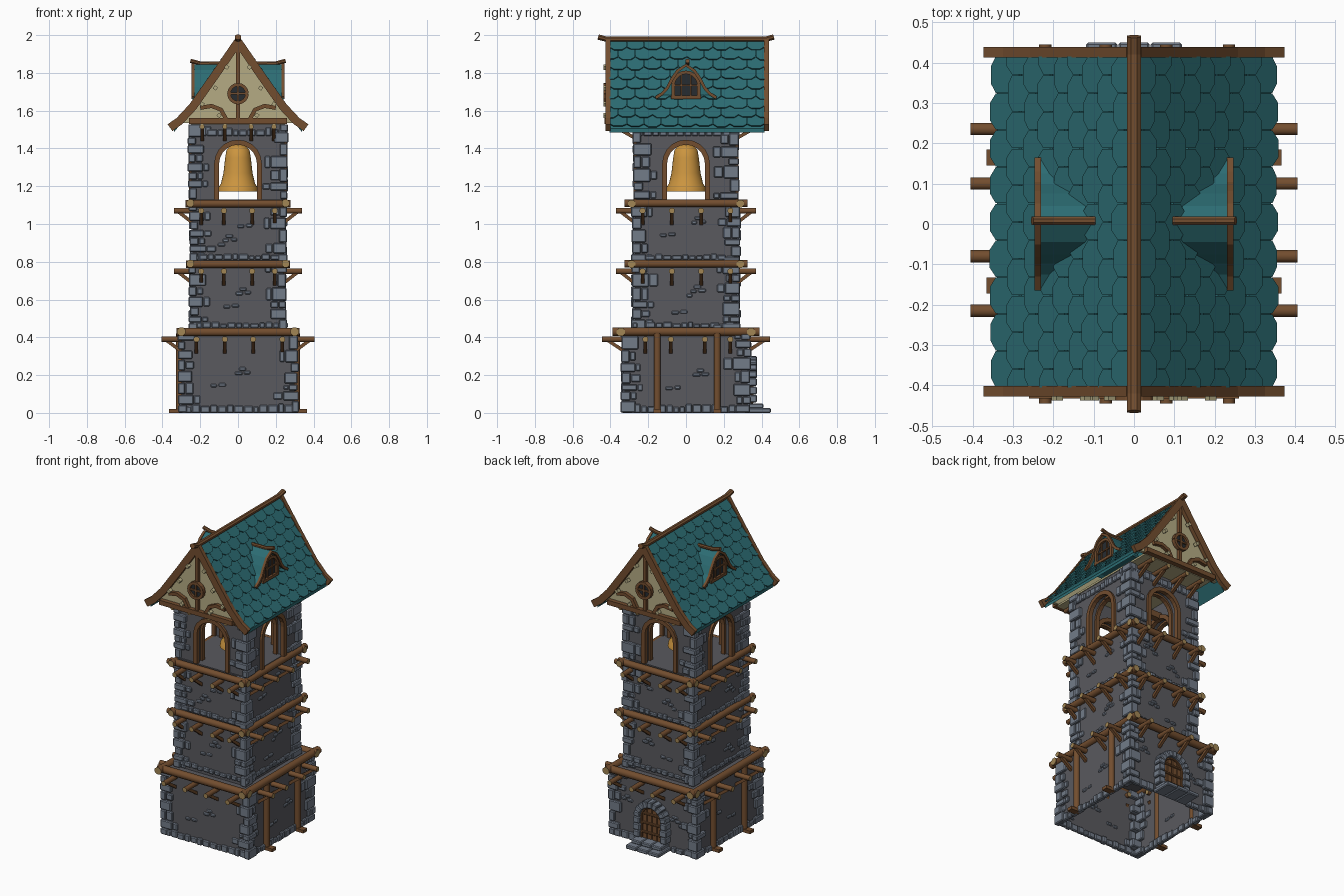
import bpy, bmesh, math, random
from mathutils import Vector, Matrix

if "Cube" in bpy.data.objects:
    bpy.data.objects.remove(bpy.data.objects["Cube"])
random.seed(4)
R = random.uniform

def mat(name, c):
    m = bpy.data.materials.new(name)
    m.diffuse_color = (*c, 1)
    m.use_nodes = True
    m.node_tree.nodes["Principled BSDF"].inputs["Base Color"].default_value = m.diffuse_color
    return m

WALL, STONE = mat("wall_grey", (.10, .10, .112)), mat("stone", (.17, .20, .25))
WOOD, END = mat("wood", (.17, .075, .028)), mat("log_end", (.36, .24, .09))
TEAL, CREAM = mat("teal_tile", (.025, .15, .17)), mat("plaster", (.46, .41, .23))
GOLD, DARK = mat("bell_bronze", (.60, .30, .05)), mat("dark_glass", (.02, .025, .03))

def finish(bm, name, mats, bevel=0, smooth=False):
    if bevel:
        bmesh.ops.bevel(bm, geom=bm.edges[:], offset=bevel, segments=1, affect='EDGES', clamp_overlap=True)
    bmesh.ops.recalc_face_normals(bm, faces=bm.faces)
    me = bpy.data.meshes.new(name)
    bm.to_mesh(me)
    bm.free()
    ob = bpy.data.objects.new(name, me)
    bpy.context.collection.objects.link(ob)
    for m in mats:
        me.materials.append(m)
    if smooth:
        bpy.ops.object.select_all(action='DESELECT')
        ob.select_set(True)
        bpy.context.view_layer.objects.active = ob
        bpy.ops.object.shade_smooth_by_angle(angle=math.radians(50))
    return ob

def box(bm, c, size, rot=Matrix()):
    return bmesh.ops.create_cube(bm, size=1, matrix=Matrix.Translation(c) @ rot.to_4x4() @ Matrix.Diagonal((*size, 1)))

def prism(bm, pts, vec):
    a = [bm.verts.new(p) for p in pts]
    b = [bm.verts.new(Vector(p) + Vector(vec)) for p in pts]
    bm.faces.new(a)
    bm.faces.new(b[::-1])
    for i in range(len(a)):
        j = (i + 1) % len(a)
        bm.faces.new((a[i], b[i], b[j], a[j]))

def tube(bm, pts, r, n=8, normal=(0, 0, 1), r2=None, ends=0):
    pts, N, rings = [Vector(p) for p in pts], Vector(normal), []
    k = 1 / math.cos(math.pi / n)
    for i, p in enumerate(pts):
        t = (pts[min(i + 1, len(pts) - 1)] - pts[max(i - 1, 0)]).normalized()
        b = t.cross(N).normalized()
        m = b.cross(t)
        ang = [2 * math.pi * (j + .5) / n for j in range(n)]
        rings.append([bm.verts.new(p + k * (m * r * math.cos(a) + b * (r2 or r) * math.sin(a))) for a in ang])
    for p, q in zip(rings, rings[1:]):
        for j in range(n):
            bm.faces.new((p[j], p[(j + 1) % n], q[(j + 1) % n], q[j]))
    for c in (rings[0], rings[-1][::-1]):
        bm.faces.new(c).material_index = ends

def arch(w, z0, zc, n=10):
    return [(-w, z0)] + [(-w * math.cos(math.pi * i / n), zc + w * math.sin(math.pi * i / n)) for i in range(n + 1)] + [(w, z0)]

# stone storeys: half sizes and heights
LEVELS = [("base", .30, .325, 0, .43), ("lower", .24, .27, .43, .79), ("middle", .24, .27, .79, 1.13), ("belfry", .245, .262, 1.13, 1.53)]
for name, hx, hy, z0, z1 in LEVELS[:3]:
    bm = bmesh.new()
    box(bm, (0, 0, (z0 + z1) / 2), (2 * hx, 2 * hy, z1 - z0))
    if z0 == 0:
        bmesh.ops.delete(bm, geom=[f for f in bm.faces if f.calc_center_median().z < .01], context='FACES')
    finish(bm, name + "_wall", [WALL])

# belfry walls with arched openings, and their timber frames
bm, fr = bmesh.new(), bmesh.new()
A = arch(.113, 1.13, 1.32)
for s in (1, -1):
    py = [(-.245, 1.13)] + A + [(.245, 1.13), (.245, 1.53), (-.245, 1.53)]
    prism(bm, [(u, s * .262, z) for u, z in py], (0, -s * .05, 0))
    px = [(-.212, 1.13)] + A + [(.212, 1.13), (.212, 1.53), (-.212, 1.53)]
    prism(bm, [(s * .245, u, z) for u, z in px], (-s * .05, 0, 0))
    for d in (0, .055):
        tube(fr, [(u, s * (.264 - d), z) for u, z in A], .013, 4, (0, 1, 0))
        tube(fr, [(s * (.247 - d), u, z) for u, z in A], .013, 4, (1, 0, 0))
finish(bm, "belfry_walls", [WALL])
finish(fr, "belfry_arch_frames", [WOOD])

# stonework: corner quoins, courses and scattered bricks
bm = bmesh.new()
def stone(side, u, z, w, h, hx, hy, d):
    s = 1 if side in (1, 2) else -1
    if side % 2:
        box(bm, (s * hx, u, z), (2 * d, w, h))
    else:
        box(bm, (u, s * hy, z), (w, 2 * d, h))

def course(hx, hy, z, h, skip):
    for side in range(4):
        half = hy if side % 2 else hx
        u = -half
        while u < half - .02:
            w = R(.03, .055)
            if not (skip and side == 2 and abs(u + w / 2) < .13):
                hh = h * R(.7, 1.1)
                stone(side, u + w / 2, z + hh / 2, w - .003, hh, hx, hy, R(.008, .016))
            u += w

for name, hx, hy, z0, z1 in LEVELS:
    for sx in (1, -1):
        for sy in (1, -1):
            z, i = z0, 0
            while z < z1 - .02:
                h = min(R(.035, .075), z1 - z)
                e = R(.014, .022)
                lx, ly = (.085, .05) if i % 2 else (.045, .09)
                lx, ly = lx * R(.8, 1.1), ly * R(.8, 1.1)
                box(bm, (sx * (hx + e - lx / 2), sy * (hy + e - ly / 2), z + h / 2), (lx, ly, h - .004))
                for side, half, l in ((1 if sx > 0 else 3, hy, ly), (2 if sy > 0 else 0, hx, lx)):
                    if R(0, 1) < .65:
                        w = R(.025, .05)
                        stone(side, (sy if side % 2 else sx) * (half + e - l - w / 2 - .002), z + h / 2, w, h * R(.6, .95), hx, hy, R(.008, .016))
                z += h
                i += 1
    if name == "belfry":
        course(hx, hy, 1.465, .045, False)
        continue
    course(hx, hy, z0 + (.02 if z0 else 0), .045 if z0 == 0 else .03, z0 == 0)
    for side in range(4):
        if side == 2 and z0 == 0:
            spots = [(.17, .25), (-.17, .2)]
        else:
            spots = [(R(-.13, -.05), z0 + R(.10, .16)), (R(.0, .1), z0 + R(.19, .23))]
        for u, z in spots:
            for du, dz in ((0, 0), (.045, .004), (.02, .023), (-.022, -.023))[:random.randint(2, 4)]:
                stone(side, u + du, z + dz, R(.03, .042), .019, hx, hy, R(.006, .011))

# door surround and steps at the back
for s in (1, -1):
    for i in range(3):
        box(bm, (s * .095, .335, .075 + i * .044), (.042 + .008 * (i % 2), .08, .041))
for i in range(9):
    a = math.pi * (i + .5) / 9
    box(bm, (.095 * math.cos(a), .335, .185 + .095 * math.sin(a)), (.042, .08, .033), Matrix.Rotation(-a, 3, 'Y'))
for i in range(3):
    x = (i - 1) * .08
    box(bm, (x, .385, .0125), (.077, .13, .025))
    box(bm, (x * .9, .365, .037), (.07, .09, .025))
finish(bm, "stonework", [STONE], bevel=.005)

# door
bm = bmesh.new()
for i in range(4):
    x = -.054 + .036 * i
    top = .185 + math.sqrt(max(0, .078 ** 2 - x * x))
    box(bm, (x, .333, (top + .045) / 2), (.034, .03, top - .045))
for z in (.09, .15, .21):
    box(bm, (0, .35, z), (.14, .012, .014))
tube(bm, [(u, .35, z) for u, z in arch(.072, .05, .185)], .007, 4, (0, 1, 0))
finish(bm, "door", [WOOD], bevel=.003)

# timber rings with joists and braces
bm = bmesh.new()
RINGS = [(.43, .30, .345, .325, .39, .022, .405, .445, (-.22, -.07, .08, .235), (-.215, -.08, .10, .235)),
         (.79, .252, .288, .275, .325, .02, .34, .37, (-.195, -.075, .075, .195), (-.23, -.075, .08, .235)),
         (1.11, .252, .288, .278, .325, .02, .34, .37, (-.195, -.075, .075, .195), (-.23, -.075, .08, .235))]
def joist(o, out, length, z, wall, r=.015):
    o, out = Vector(o), Vector(out)
    up = Vector((0, 0, z))
    tube(bm, [o + up + out * (wall - .02), o + up + out * length], r, 8, ends=1)
    side = out.cross(Vector((0, 0, 1)))
    tube(bm, [o + out * (wall - .005) + Vector((0, 0, z - .068)), o + out * (wall + (length - wall) * .72) + Vector((0, 0, z - .008))], .009, 4, side)

for k, (z, bx, by, ex, ey, r, lx, ly, xs, ys) in enumerate(RINGS):
    hx, hy = LEVELS[k][1:3]
    for s in (1, -1):
        tube(bm, [(-ex, s * by, z - .002), (ex, s * by, z - .002)], r, 8, ends=1)
        tube(bm, [(s * bx, -ey, z), (s * bx, ey, z)], r, 8, ends=1)
        for x in xs:
            joist((x, 0, 0), (0, s, 0), ly, z - .04, hy)
        for y in ys:
            joist((0, y, 0), (s, 0, 0), lx, z - .04, hx)
for s in (1, -1):
    for x in (-.19, -.07, .07, .19):
        joist((x, 0, 0), (0, s, 0), .40, 1.515, .262, .013)
    for y in (-.152, .165):
        tube(bm, [(s * .31, y, 0), (s * .31, y, .42)], .018, 8, (0, 1, 0))
        box(bm, (s * .335, y, .01), (.06, .04, .02))
finish(bm, "timber_frame", [WOOD, END], smooth=True)

# bell with headstock and clapper
prof = [(0, 1.42), (.035, 1.417), (.06, 1.395), (.068, 1.35), (.077, 1.27), (.09, 1.215), (.103, 1.195), (.107, 1.172), (.094, 1.172), (.08, 1.21), (.066, 1.28), (.055, 1.36), (0, 1.39)]
bm = bmesh.new()
vs = [bm.verts.new((r, 0, z)) for r, z in prof]
es = [bm.edges.new(e) for e in zip(vs, vs[1:])]
bmesh.ops.spin(bm, geom=vs + es, cent=(0, 0, 0), axis=(0, 0, 1), angle=2 * math.pi, steps=32)
bmesh.ops.remove_doubles(bm, verts=bm.verts, dist=.0005)
bmesh.ops.create_uvsphere(bm, u_segments=12, v_segments=8, radius=.022, matrix=Matrix.Translation((0, 0, 1.2)))
finish(bm, "bell", [GOLD], smooth=True)
bm = bmesh.new()
box(bm, (0, 0, 1.44), (.42, .04, .04))
finish(bm, "bell_headstock", [WOOD])

# roof curve, deck and shingles
CURVE = [Vector((x, 0, z)) for x, z in ((0, 1.965), (.12, 1.795), (.24, 1.625), (.34, 1.505))]
SEG = [(b - a).length for a, b in zip(CURVE, CURVE[1:])]
L = sum(SEG)
def slope(s):
    for i, l in enumerate(SEG):
        if s <= l or i == 2:
            t = (CURVE[i + 1] - CURVE[i]).normalized()
            return CURVE[i] + t * s, t
        s -= l
deck, tiles = bmesh.new(), bmesh.new()
Y0, Y1, W, ROWS = -.405, .415, .82 / 9, 9
for sx in (1, -1):
    flip = Matrix.Diagonal((sx, 1, 1))
    under = [p - Vector((0, 0, .02)) for p in CURVE]
    prism(deck, [flip @ (p + Vector((0, Y0, 0))) for p in CURVE + under[::-1]], (0, Y1 - Y0, 0))
    for i in range(ROWS):
        s1 = (i + 1) * L / ROWS
        s0, (p, t) = max(s1 - .095, 0), slope(s1 - .035)
        n = Vector((-t.z, 0, t.x))
        for j in range(10 if i % 2 else 9):
            yc, e = Y0 + W * (j + (0 if i % 2 else .5)), R(-.004, .004)
            hexa = [(s0, -.49), (s0, .49), (s1 - .018, .49), (s1 + e, .24), (s1 + e, -.24), (s1 - .018, -.49)]
            pts = [p + t * (s - s1 + .035) + n * (.013 * (s - s0) / (s1 - s0)) + Vector((0, min(max(yc + k * W, Y0), Y1), 0)) for s, k in hexa]
            prism(tiles, [flip @ q for q in pts], flip @ (n * .008))
finish(deck, "roof_deck", [TEAL])
finish(tiles, "roof_shingles", [TEAL])

# ridge log, bargeboards and gable timbers
bm, pl, gl = bmesh.new(), bmesh.new(), bmesh.new()
tube(bm, [(0, -.465, 1.99), (0, -.42, 1.978), (0, .42, 1.978), (0, .465, 1.99)], .014, 8, r2=.017)
box(pl, (0, 0, 1.532), (.5, .80, .012))
for s in (1, -1):
    y, Y = s * .42 + .006, (0, 1, 0)
    for sx in (1, -1):
        tube(bm, [(sx * a, y, b) for a, b in ((0, 1.965), (.12, 1.79), (.24, 1.62), (.31, 1.545), (.36, 1.51))], .013, 4, Y, .022)
        tube(bm, [(sx * a, s * .41, b) for a, b in ((.20, 1.615), (.14, 1.625), (.09, 1.605), (.06, 1.55))], .016, 4, Y, .011)
        for a, b in ((.19, 1.635), (.06, 1.83), (.12, 1.72), (.10, 1.575)):
            box(pl, (sx * a, s * .425, b), (.02, .025, .02), Matrix.Rotation(.6, 3, 'Y'))
    prism(pl, [(-.29, s * .405, 1.535), (.29, s * .405, 1.535), (0, s * .405, 1.94)], (0, -s * .02, 0))
    box(bm, (0, s * .412, 1.545), (.52, .04, .03))
    box(bm, (0, s * .41, 1.74), (.022, .03, .40))
    circle = [(.048 * math.cos(a), s * .425, 1.69 + .048 * math.sin(a)) for a in [i * math.pi / 8 for i in range(17)]]
    tube(bm, circle, .012, 4, Y, .009)
    prism(gl, circle[:-1], (0, -s * .02, 0))
    box(bm, (0, s * .428, 1.69), (.09, .012, .01))
    box(bm, (0, s * .428, 1.69), (.01, .012, .09))

# dormers on both slopes
half = [(0, 1.845), (.045, 1.815), (.075, 1.77), (.098, 1.725), (.125, 1.695), (.16, 1.672)]
outer = [(-a, b) for a, b in half[:0:-1]] + half
roof = bmesh.new()
for s in (1, -1):
    X = (1, 0, 0)
    prism(roof, [(s * .05, y, z) for y, z in outer], (s * .17, 0, 0))
    prism(roof, [(s * .05, y, z) for y, z in outer + [(y, z - .012) for y, z in outer[::-1]]], (s * .19, 0, 0))
    tube(bm, [(s * .238, y, z - .004) for y, z in outer], .008, 4, X)
    win = arch(.068, 1.672, 1.735)
    tube(bm, [(s * .226, y, z) for y, z in win], .012, 4, X, .009)
    prism(gl, [(s * .20, y, z) for y, z in win], (s * .024, 0, 0))
    box(bm, (s * .226, 0, 1.672), (.024, .16, .018))
    box(bm, (s * .226, 0, 1.735), (.012, .13, .008))
    for y in (-.024, .024):
        box(bm, (s * .226, y, 1.735), (.012, .008, .125))
    tube(bm, [(s * .095, .008, 1.848), (s * .2, .008, 1.85), (s * .252, .008, 1.864)], .011, 8)
finish(bm, "roof_timbers", [WOOD])
finish(pl, "gable_plaster", [CREAM])
finish(gl, "window_glass", [DARK])
finish(roof, "dormer_roofs", [TEAL])
